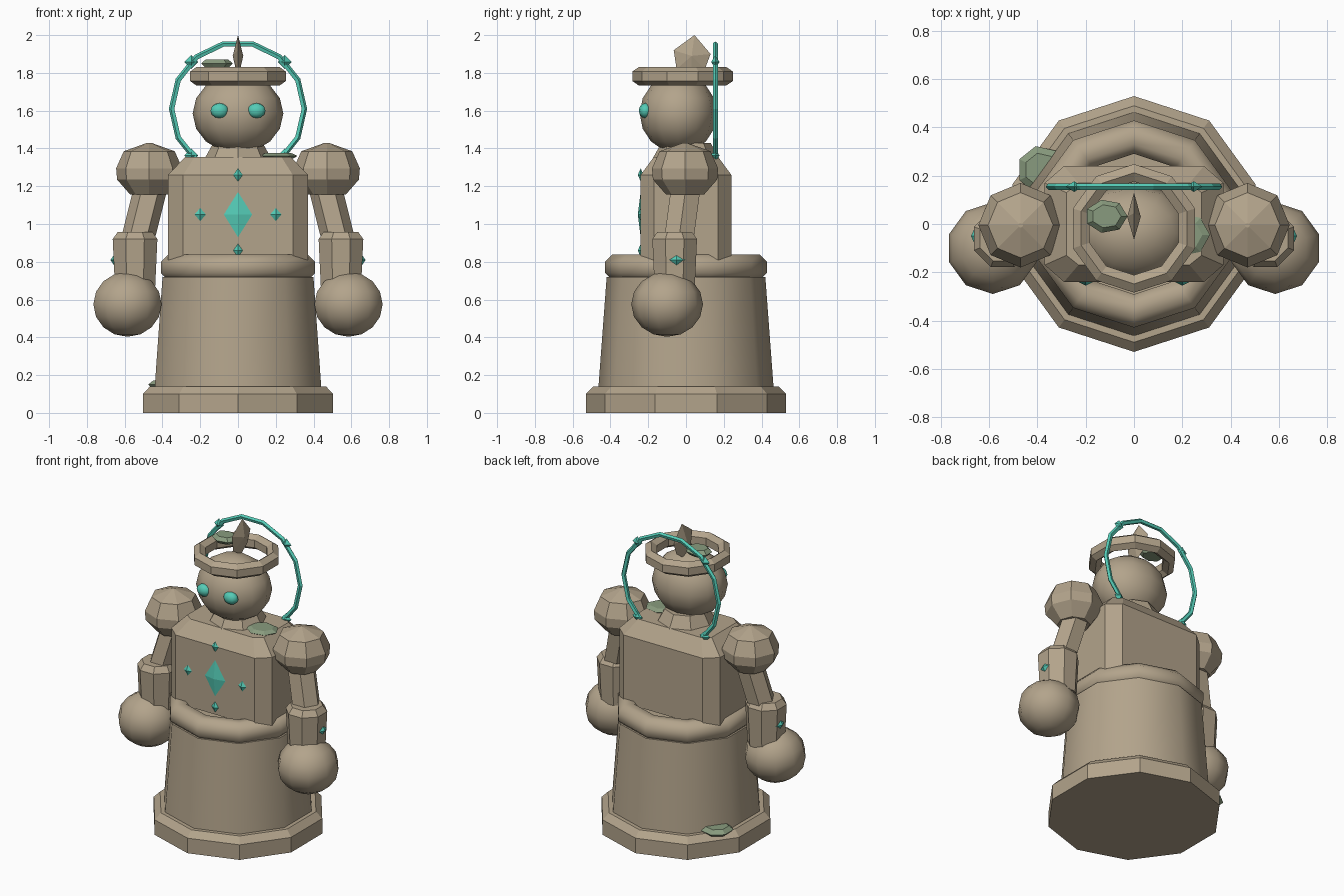
import bpy, bmesh
from math import sin, cos, pi, radians
from mathutils import Vector

if "Cube" in bpy.data.objects:
    bpy.data.objects.remove(bpy.data.objects["Cube"])


def material(name, rgb):
    m = bpy.data.materials.new(name)
    m.diffuse_color = (*rgb, 1)
    m.use_nodes = True
    m.node_tree.nodes["Principled BSDF"].inputs["Base Color"].default_value = m.diffuse_color
    return m


STONE = material("stone", (0.45, 0.37, 0.26))
GLOW = material("glow", (0.09, 0.60, 0.47))
MOSS = material("moss", (0.25, 0.33, 0.21))


def finish(name, bm, mat, smooth=None):
    bmesh.ops.recalc_face_normals(bm, faces=bm.faces)
    me = bpy.data.meshes.new(name)
    bm.to_mesh(me)
    bm.free()
    ob = bpy.data.objects.new(name, me)
    bpy.context.collection.objects.link(ob)
    me.materials.append(mat)
    if smooth:
        bpy.ops.object.select_all(action='DESELECT')
        ob.select_set(True)
        bpy.context.view_layer.objects.active = ob
        bpy.ops.object.shade_smooth_by_angle(angle=radians(smooth))
    return ob


def loft(name, rings, mat, smooth=None, closed=False):
    """Skin a list of equally long point rings, capped or closed in a loop."""
    bm = bmesh.new()
    rows = [[bm.verts.new(p) for p in r] for r in rings]
    n = len(rows[0])
    for a, b in zip(rows, rows[1:] + (rows[:1] if closed else [])):
        for i in range(n):
            j = (i + 1) % n
            bm.faces.new((a[i], a[j], b[j], b[i]))
    if not closed:
        bm.faces.new(rows[0])
        bm.faces.new(rows[-1])
    bmesh.ops.remove_doubles(bm, verts=bm.verts, dist=1e-5)
    return finish(name, bm, mat, smooth)


def circle(r, z, n, c=(0, 0), phase=90):
    return [(c[0] + r * cos(radians(phase) + 2 * pi * i / n),
             c[1] + r * sin(radians(phase) + 2 * pi * i / n), z) for i in range(n)]


def lathe(name, profile, n, mat=STONE, c=(0, 0), phase=90, smooth=None, closed=False):
    return loft(name, [circle(r, z, n, c, phase) for r, z in profile], mat, smooth, closed)


def ball(name, loc, size, mat=STONE, seg=12, rings=8, smooth=60):
    bm = bmesh.new()
    bmesh.ops.create_uvsphere(bm, u_segments=seg, v_segments=rings, radius=1)
    for v in bm.verts:
        v.co = Vector(loc) + v.co * Vector(size)
    return finish(name, bm, mat, smooth)


def gem(name, loc, size):
    return ball(name, loc, size, GLOW, 4, 2, None)


def torus_profile(R, r, z, n, rz=None):
    return [(R + r * cos(2 * pi * (i + .5) / n), z + (rz or r) * sin(2 * pi * (i + .5) / n))
            for i in range(n)]


def mirror_x(ob):
    m = ob.modifiers.new("mirror", 'MIRROR')
    m.use_axis[0] = True
    return ob


# Plinth, skirt and belt
lathe("plinth", [(.53, 0), (.53, .10), (.49, .14)], 10)
lathe("skirt", [(.464, .13), (.42, .72)], 10, smooth=40)
lathe("belt", torus_profile(.36, .075, .77, 8), 10, smooth=50, closed=True)


# Chest: chamfered block with sloping shoulders
def block(x, y, cx, cy, z):
    q = [(x, y - cy), (x - cx, y)]
    return [(p * a, s * b, z) for p, s, pts in
            ((1, 1, q), (-1, 1, q[::-1]), (-1, -1, q), (1, -1, q[::-1])) for a, b in pts]


loft("chest", [block(.37, .24, .08, .07, .81), block(.37, .24, .08, .07, 1.26),
               block(.28, .17, .05, .04, 1.355)], STONE)

# Chest runes
gem("chest_rune", (0, -.24, 1.05), (.075, .015, .12))
for z in (1.26, .86):
    gem("small_rune", (0, -.24, z), (.025, .015, .035))
mirror_x(gem("side_rune", (.2, -.24, 1.05), (.03, .015, .035)))

# Neck, head and eyes
lathe("neck", [(.18, 1.34), (.13, 1.43)], 8)
ball("head", (0, -.04, 1.585), (.24, .205, .21))
mirror_x(ball("eyes", (.098, -.215, 1.60), (.05, .035, .04), GLOW, 10, 6))

# Hat ring and crest
lathe("hat_ring", torus_profile(.23, .042, 1.782, 6, .05), 10, c=(0, -.018), closed=True)
bm = bmesh.new()
rim = [bm.verts.new((0, y, z)) for y, z in
       ((.045, 2.0), (-.065, 1.92), (-.05, 1.82), (.03, 1.77), (.1, 1.82), (.13, 1.9))]
for s in (-1, 1):
    tip = bm.verts.new((s * .028, .03, 1.89))
    for i in range(6):
        bm.faces.new((rim[i], rim[(i + 1) % 6], tip))
finish("crest", bm, STONE)

# Halo with four knots
N, halo_z, halo_y = 14, 1.61, .155
rings = []
for i in range(N):
    a = 2 * pi * i / N
    rings.append([((.35 + .016 * cos(b)) * cos(a), halo_y + .014 * sin(b),
                   halo_z + (.35 + .016 * cos(b)) * sin(a))
                  for b in (2 * pi * k / 5 for k in range(5))])
loft("halo", rings, GLOW, closed=True)
for k in range(4):
    a = pi / 4 + k * pi / 2
    gem("halo_knot", (.35 * cos(a), halo_y, halo_z + .35 * sin(a)), (.036, .022, .036))

# Arms
mirror_x(lathe("shoulder", [(.01, 1.43), (.135, 1.385), (.175, 1.295), (.17, 1.235),
                            (.1, 1.155)], 8, c=(.47, -.005), phase=0))
mirror_x(loft("upper_arm", [circle(.09, 1.2, 6, (.46, 0), 0),
                            circle(.09, .94, 6, (.525, -.035), 0)], STONE))
mirror_x(lathe("forearm", [(.115, .66), (.128, .92), (.1, .957)], 8, c=(.545, -.06), phase=22.5))
mirror_x(gem("forearm_rune", (.655, -.05, .81), (.02, .045, .03)))
mirror_x(ball("hand", (.585, -.1, .575), (.19, .19, .172), seg=10, rings=8))


# Moss patches
def moss(name, x, y, z, r, h, ry=None):
    rings = [[(x + k * r * cos(2 * pi * i / 7), y + k * (ry or r) * sin(2 * pi * i / 7), z + dz)
              for i in range(7)] for k, dz in ((.75, -h), (1, 0), (.7, h))]
    return loft(name, rings, MOSS)


moss("hat_moss", -.115, .032, 1.85, .088, .022, .07)
moss("shoulder_moss", .21, -.045, 1.36, .105, .015, .09)
moss("base_moss", -.385, .225, .15, .1, .022)
